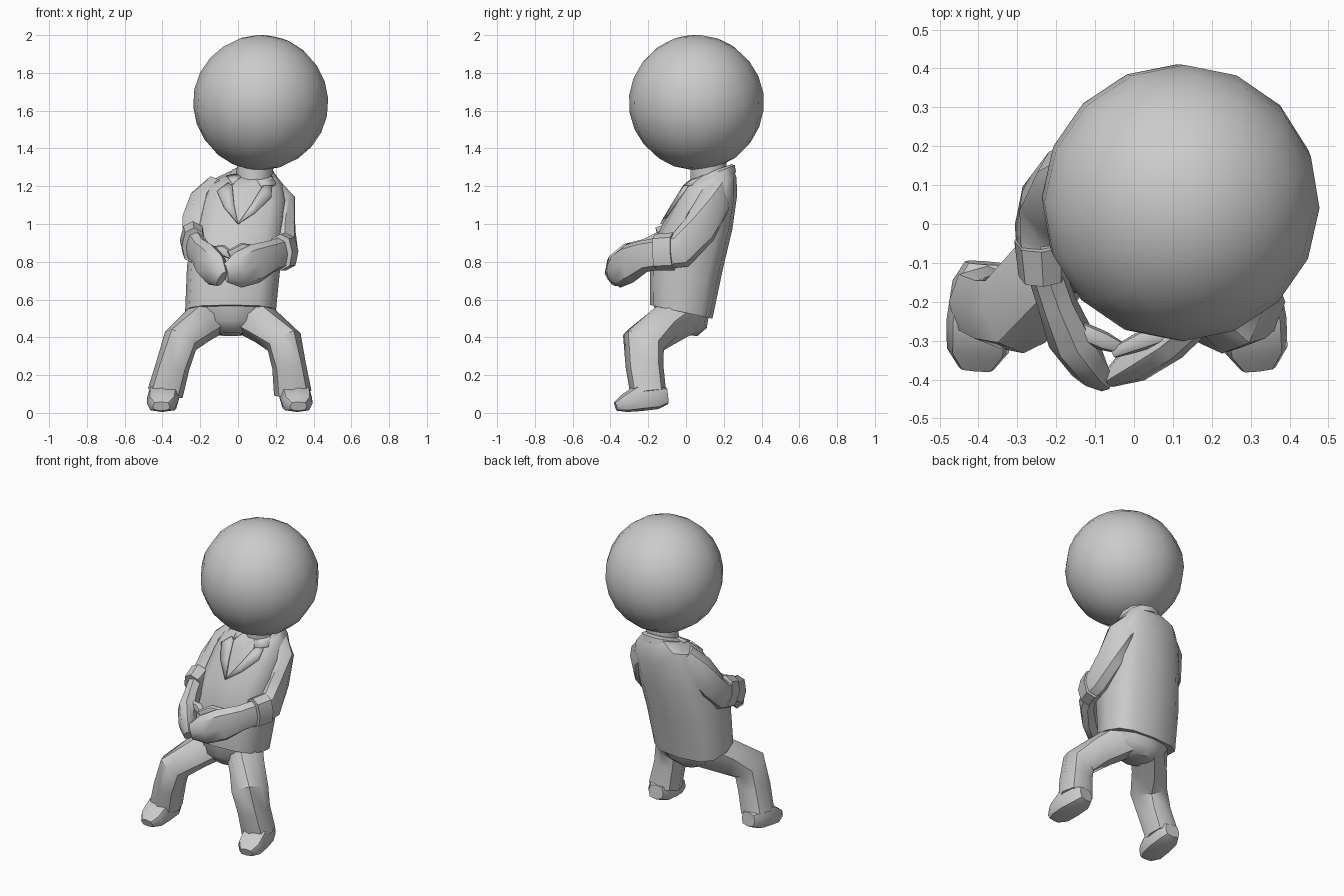
import bpy, bmesh, math
from mathutils import Vector, Matrix
from mathutils.bvhtree import BVHTree


def loft(name, rings):
    """Skin a list of equal-length point rings and cap both ends."""
    bm = bmesh.new()
    rows = [[bm.verts.new(p) for p in r] for r in rings]
    n = len(rows[0])
    for a, b in zip(rows, rows[1:]):
        for i in range(n):
            bm.faces.new((a[i], a[(i + 1) % n], b[(i + 1) % n], b[i]))
    bm.faces.new(rows[0])
    bm.faces.new(rows[-1])
    bmesh.ops.recalc_face_normals(bm, faces=bm.faces)
    return finish(name, bm)


def finish(name, bm):
    me = bpy.data.meshes.new(name)
    bm.to_mesh(me)
    bm.free()
    ob = bpy.data.objects.new(name, me)
    bpy.context.collection.objects.link(ob)
    return ob


def unit_ring(n, p):
    for i in range(n):
        a = 2 * math.pi * i / n
        c, s = math.cos(a), math.sin(a)
        yield math.copysign(abs(c) ** p, c), math.copysign(abs(s) ** p, s)


def bounds_rings(specs, n=12, p=0.7):
    """Rings from (z, slope, x0, x1, y0, y1); slope tilts z along y."""
    return [[((x0 + x1) / 2 + u * (x1 - x0) / 2, (y0 + y1) / 2 + v * (y1 - y0) / 2,
              z + slope * v * (y1 - y0) / 2) for u, v in unit_ring(n, p)]
            for z, slope, x0, x1, y0, y1 in specs]


def tube(name, secs, hint, n=8, p=0.85):
    """Limb through (x, y, z, half width, half height) sections."""
    pts = [Vector(s[:3]) for s in secs]
    rings = []
    for i, s in enumerate(secs):
        t = Vector()
        if i:
            t += (pts[i] - pts[i - 1]).normalized()
        if i < len(pts) - 1:
            t += (pts[i + 1] - pts[i]).normalized()
        t.normalize()
        side = t.cross(Vector(hint)).normalized()
        up = side.cross(t)
        rings.append([pts[i] + side * u * s[3] + up * v * s[4] for u, v in unit_ring(n, p)])
    return loft(name, rings)


# Head and neck
bm = bmesh.new()
bmesh.ops.create_uvsphere(bm, u_segments=16, v_segments=12, radius=0.358,
                          matrix=Matrix.Translation((0.12, 0.055, 1.643)) @ Matrix.Rotation(0.2, 4, 'Y')
                          @ Matrix.Rotation(0.15, 4, 'X'))
finish("head", bm)
loft("neck", bounds_rings([(1.16, 0.2, -0.02, 0.18, 0.02, 0.22),
                           (1.36, 0.1, 0.0, 0.19, 0.02, 0.22)], 10, 1))

# Jacket body, leaning back and to the side
jacket = loft("jacket", bounds_rings([
    (0.535, -0.22, -0.28, 0.20, -0.19, 0.14),
    (0.78, -0.1, -0.27, 0.225, -0.19, 0.195),
    (0.97, 0.0, -0.23, 0.245, -0.14, 0.245),
    (1.13, 0.1, -0.195, 0.26, -0.06, 0.27),
    (1.215, 0.2, -0.16, 0.235, -0.02, 0.268),
    (1.265, 0.28, -0.04, 0.19, 0.02, 0.25)]))

# Collar band
loft("collar", bounds_rings([(1.225, 0.35, -0.055, 0.205, -0.015, 0.265),
                             (1.262, 0.38, -0.045, 0.198, 0.0, 0.258),
                             (1.275, 0.38, -0.01, 0.18, 0.02, 0.24)], 12, 0.9))

# Lapels and collar points, projected onto the jacket front
bm = bmesh.new()
bm.from_mesh(jacket.data)
bvh = BVHTree.FromBMesh(bm)
bm.free()
for name, outline in (
        ("lapel_left", [(0, 1.0), (-0.075, 1.09), (-0.11, 1.17), (-0.05, 1.215), (-0.03, 1.2), (-0.02, 1.1)]),
        ("lapel_right", [(0, 1.0), (0.09, 1.06), (0.175, 1.14), (0.18, 1.2), (0.13, 1.2), (0.07, 1.1)]),
        ("collar_point_left", [(-0.06, 1.25), (-0.03, 1.21), (0.015, 1.245), (0.0, 1.26)]),
        ("collar_point_right", [(0.09, 1.24), (0.13, 1.19), (0.2, 1.21), (0.17, 1.26)])):
    bm = bmesh.new()
    verts = []
    for x, z in outline:
        hit = bvh.ray_cast(Vector((x, -1, z)), Vector((0, 1, 0)))[0]
        verts.append(bm.verts.new((x, (hit.y if hit else 0.03) - 0.008, z)))
    bmesh.ops.triangulate(bm, faces=[bm.faces.new(verts)])
    mod = finish(name, bm).modifiers.new("thickness", 'SOLIDIFY')
    mod.thickness, mod.offset = 0.016, 0

# Trouser seat
loft("trouser_seat", bounds_rings([(0.415, -0.1, -0.11, 0.04, -0.11, 0.06),
                                   (0.47, -0.15, -0.2, 0.125, -0.165, 0.11),
                                   (0.57, -0.2, -0.255, 0.175, -0.17, 0.125)], 12, 0.8))

# Legs: hip, knee, cuff
legs = {
    "left": [(-0.13, -0.01, 0.525, 0.115, 0.105), (-0.22, -0.12, 0.455, 0.1, 0.105),
             (-0.305, -0.225, 0.38, 0.095, 0.115), (-0.345, -0.22, 0.25, 0.09, 0.1),
             (-0.385, -0.2, 0.105, 0.095, 0.095)],
    "right": [(0.05, -0.01, 0.525, 0.115, 0.105), (0.15, -0.12, 0.455, 0.1, 0.105),
              (0.245, -0.225, 0.375, 0.098, 0.115), (0.27, -0.22, 0.25, 0.09, 0.1),
              (0.29, -0.2, 0.105, 0.1, 0.095)]}
for side, secs in legs.items():
    tube("trouser_leg_" + side, secs, (0, -1, 0))

# Shoes, toes pointing slightly outwards
for side, x, splay in (("left", -0.385, -0.02), ("right", 0.29, 0.03)):
    shoe = [(-0.10, 0.09, 0.05, 0.045), (-0.15, 0.085, 0.078, 0.065), (-0.25, 0.08, 0.086, 0.072),
            (-0.325, 0.05, 0.08, 0.048), (-0.372, 0.035, 0.045, 0.025)]
    tube("shoe_" + side, [(x + splay * (-0.1 - y) / 0.27, y, z, w, h) for y, z, w, h in shoe],
         (0, 0, 1), p=0.65)

# Sleeves, cuffs, forearms and hands folded in front of the belly
arms = {
    "left": dict(
        sleeve=[(-0.10, 0.16, 1.2, 0.07, 0.075), (-0.165, 0.12, 1.12, 0.085, 0.095),
                (-0.215, 0.06, 1.0, 0.08, 0.095), (-0.235, -0.01, 0.91, 0.072, 0.095),
                (-0.235, -0.09, 0.895, 0.065, 0.1)],
        cuff=[(-0.24, -0.04, 0.915, 0.068, 0.105), (-0.235, -0.13, 0.885, 0.062, 0.1)],
        hand=[(-0.24, -0.08, 0.9, 0.048, 0.085), (-0.2, -0.2, 0.85, 0.05, 0.075),
              (-0.165, -0.29, 0.81, 0.06, 0.095), (-0.12, -0.36, 0.755, 0.05, 0.095),
              (-0.085, -0.4, 0.71, 0.025, 0.05)],
        thumb=[(-0.15, -0.27, 0.85, 0.025, 0.03), (-0.08, -0.3, 0.86, 0.025, 0.03),
               (-0.03, -0.32, 0.83, 0.015, 0.02)]),
    "right": dict(
        sleeve=[(0.16, 0.165, 1.19, 0.07, 0.075), (0.215, 0.14, 1.11, 0.08, 0.095),
                (0.235, 0.07, 0.97, 0.07, 0.095), (0.25, -0.03, 0.86, 0.068, 0.095),
                (0.235, -0.12, 0.85, 0.065, 0.09)],
        cuff=[(0.255, -0.065, 0.855, 0.068, 0.1), (0.225, -0.16, 0.85, 0.065, 0.097)],
        hand=[(0.245, -0.1, 0.85, 0.05, 0.085), (0.18, -0.22, 0.83, 0.05, 0.085),
              (0.09, -0.3, 0.79, 0.055, 0.105), (0.0, -0.36, 0.755, 0.05, 0.095),
              (-0.065, -0.4, 0.74, 0.022, 0.05)],
        thumb=[(0.08, -0.28, 0.86, 0.025, 0.03), (0.02, -0.3, 0.87, 0.025, 0.03),
               (-0.05, -0.33, 0.84, 0.015, 0.02)])}
for side, parts in arms.items():
    for part, secs in parts.items():
        tube(part + "_" + side, secs, (0, 0, 1))

# Smooth shading with crisp creases
bpy.ops.object.select_all(action='SELECT')
bpy.context.view_layer.objects.active = jacket
bpy.ops.object.shade_smooth_by_angle(angle=math.radians(45))
